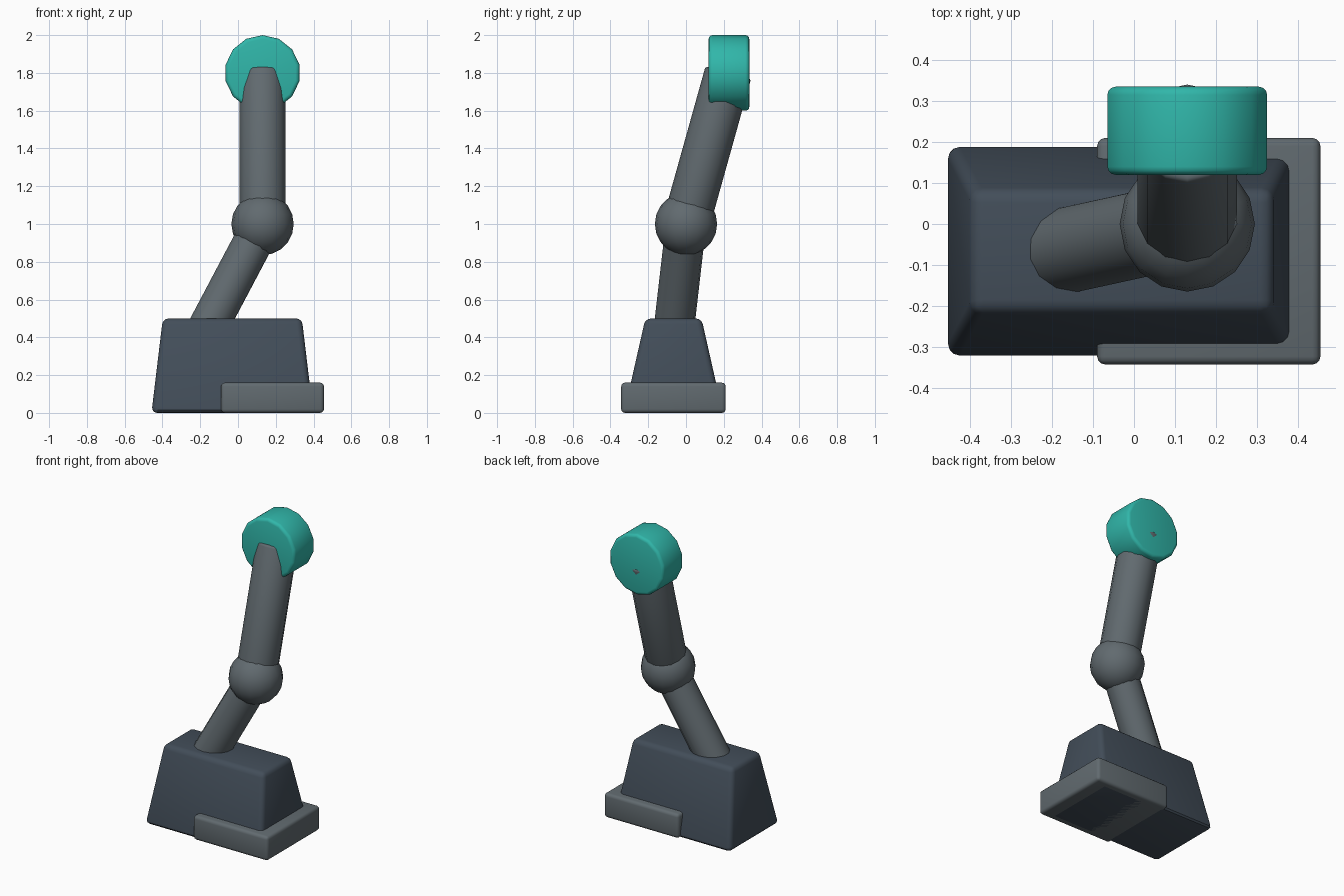
import bpy, bmesh
from mathutils import Vector, Matrix

if "Cube" in bpy.data.objects:
    bpy.data.objects.remove(bpy.data.objects["Cube"])


def material(name, rgb):
    m = bpy.data.materials.new(name)
    m.diffuse_color = (*rgb, 1)
    m.use_nodes = True
    m.node_tree.nodes["Principled BSDF"].inputs["Base Color"].default_value = m.diffuse_color
    return m


slate = material("slate", (0.055, 0.075, 0.10))
steel = material("steel", (0.12, 0.145, 0.16))
teal = material("teal", (0.03, 0.47, 0.40))


def finish(name, bm, mat, bevel=0.0, segments=3):
    bmesh.ops.recalc_face_normals(bm, faces=bm.faces)
    me = bpy.data.meshes.new(name)
    bm.to_mesh(me)
    bm.free()
    me.materials.append(mat)
    ob = bpy.data.objects.new(name, me)
    bpy.context.collection.objects.link(ob)
    for o in bpy.context.selected_objects:
        o.select_set(False)
    ob.select_set(True)
    bpy.context.view_layer.objects.active = ob
    if bevel:
        mod = ob.modifiers.new("bevel", 'BEVEL')
        mod.width, mod.segments = bevel, segments
        mod.limit_method = 'ANGLE'
        mod.angle_limit = 0.7
        bpy.ops.object.modifier_apply(modifier=mod.name)
    bpy.ops.object.shade_smooth_by_angle(angle=0.6)
    return ob


def block(name, low, high, z, mat, bevel):
    """Tapered box: low and high are (x0, x1, y0, y1) rectangles."""
    bm = bmesh.new()
    rings = []
    for (x0, x1, y0, y1), h in zip((low, high), z):
        rings.append([bm.verts.new((x, y, h)) for x, y in
                      ((x0, y0), (x1, y0), (x1, y1), (x0, y1))])
    a, b = rings
    bm.faces.new(a[::-1])
    bm.faces.new(b)
    for i in range(4):
        j = (i + 1) % 4
        bm.faces.new((a[i], a[j], b[j], b[i]))
    return finish(name, bm, mat, bevel)


def rod(name, start, end, radius, mat, bevel, sides=14):
    a, b = Vector(start), Vector(end)
    d = b - a
    rot = Vector((0, 0, 1)).rotation_difference(d).to_matrix().to_4x4()
    bm = bmesh.new()
    bmesh.ops.create_cone(bm, cap_ends=True, segments=sides, radius1=radius,
                          radius2=radius, depth=d.length,
                          matrix=Matrix.Translation((a + b) / 2) @ rot)
    return finish(name, bm, mat, bevel)


# Base body and the bumper wrapped round one end
block("base_body", (-0.458, 0.398, -0.328, 0.195), (-0.398, 0.338, -0.215, 0.082),
      (0, 0.5), slate, 0.03)
foot = (-0.09, 0.455, -0.343, 0.21)
block("base_bumper", foot, foot, (0, 0.16), steel, 0.02)

# Arm segments meeting at the elbow
elbow = (0.13, 0, 1.0)
rod("lower_arm", (-0.182, -0.068, 0.41), elbow, 0.107, steel, 0)
rod("upper_arm", elbow, (0.13, 0.224, 1.802), 0.125, steel, 0.015)

# Elbow ball
bm = bmesh.new()
bmesh.ops.create_uvsphere(bm, u_segments=16, v_segments=10, radius=0.165,
                          matrix=Matrix.Translation(elbow))
finish("elbow_joint", bm, steel)

# Drum head
rod("head", (0.13, 0.335, 1.8), (0.13, 0.12, 1.8), 0.2, teal, 0.02)
